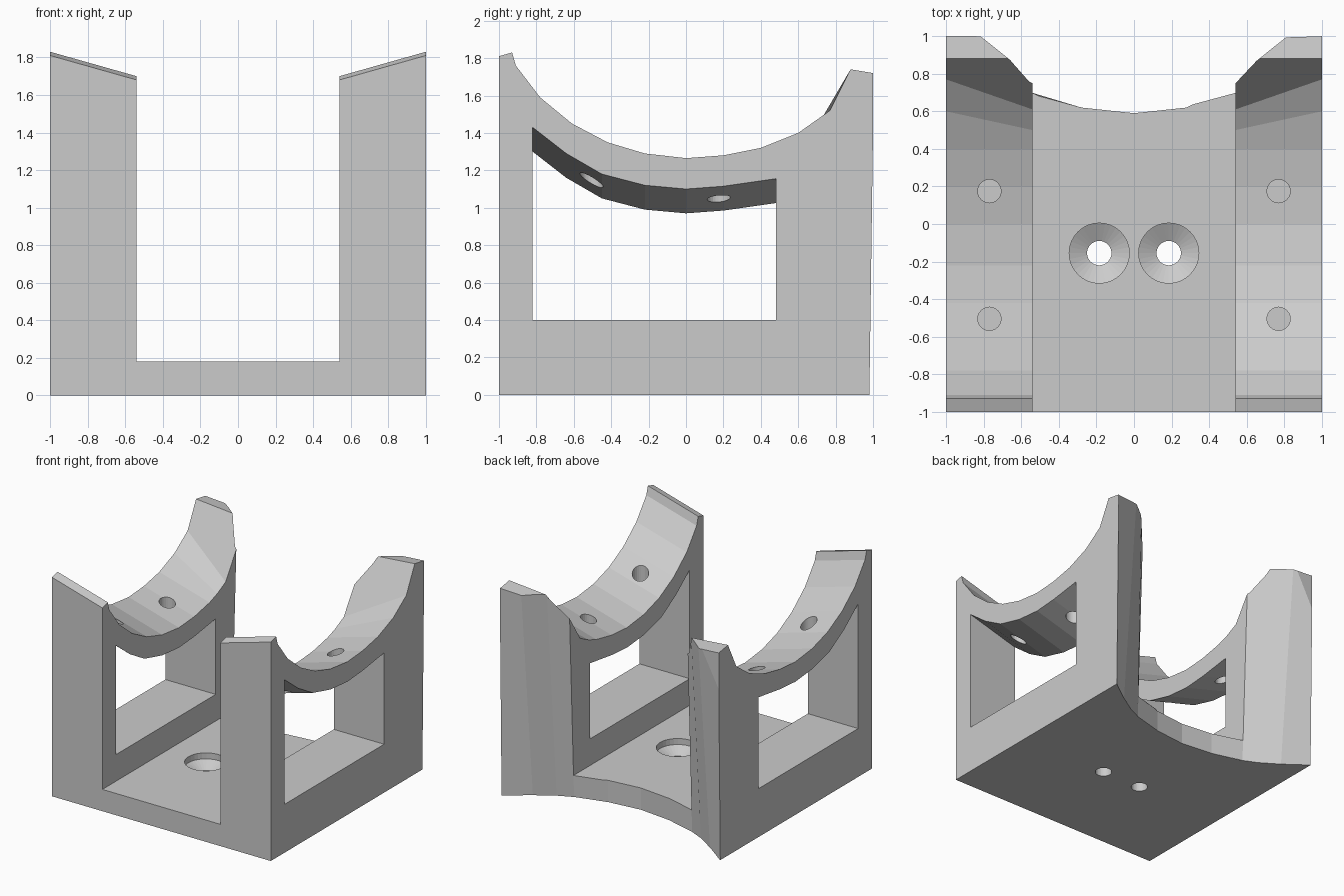
import bpy
import bmesh
from math import pi

if "Cube" in bpy.data.objects:
    bpy.data.objects.remove(bpy.data.objects["Cube"])

grey = bpy.data.materials.new("plain grey")
grey.use_nodes = True
grey.diffuse_color = (0.6, 0.6, 0.6, 1)
grey.node_tree.nodes["Principled BSDF"].inputs["Base Color"].default_value = (0.6, 0.6, 0.6, 1)


def make(name, bm, helper=False):
    bmesh.ops.recalc_face_normals(bm, faces=bm.faces)
    mesh = bpy.data.meshes.new(name)
    bm.to_mesh(mesh)
    bm.free()
    mesh.materials.append(grey)
    obj = bpy.data.objects.new(name, mesh)
    bpy.context.scene.collection.objects.link(obj)
    obj.hide_render = helper
    if helper:
        obj.hide_set(True)
    return obj


def loft(name, start, end, helper=False):
    """Solid between two outlines with the same number of points."""
    bm = bmesh.new()
    a = [bm.verts.new(p) for p in start]
    b = [bm.verts.new(p) for p in end]
    bm.faces.new(a)
    bm.faces.new(b[::-1])
    for i in range(len(a)):
        j = (i + 1) % len(a)
        bm.faces.new((a[i], b[i], b[j], a[j]))
    return make(name, bm, helper)


def spin(name, profile, x, y, segments=32):
    """Helper solid turned from (radius, height) points."""
    rings = []
    bm = bmesh.new()
    for r, z in profile:
        ring = bmesh.ops.create_circle(bm, segments=segments, radius=r)["verts"]
        for v in ring:
            v.co.x, v.co.y, v.co.z = v.co.x + x, v.co.y + y, z
        rings.append(ring)
    bm.faces.new(rings[0])
    bm.faces.new(rings[-1])
    for a, b in zip(rings, rings[1:]):
        for i in range(segments):
            j = (i + 1) % segments
            bm.faces.new((a[i], a[j], b[j], b[i]))
    return make(name, bm, True)


def boolean(obj, other, operation="DIFFERENCE"):
    mod = obj.modifiers.new(operation.lower(), "BOOLEAN")
    mod.operation = operation
    mod.solver = "EXACT"
    mod.object = other


INNER, OUTER, DROP = 0.54, 1.0, 0.13

# Cradle line as (y, z) on the outer face; the inner face sits lower
cradle = [(-1, 1.81), (-.93, 1.83), (-.91, 1.76), (-.78, 1.59), (-.61, 1.45), (-.42, 1.35),
          (-.22, 1.29), (0, 1.265), (.2, 1.28), (.4, 1.32)]
outer_line = cradle + [(.6, 1.4), (.77, 1.52), (.88, 1.74), (1, 1.72)]
inner_line = [(y, z - DROP) for y, z in cradle] + [(.5, 1.225), (.61, 1.28), (.88, 1.70), (1, 1.69)]
feet = [(1, 0), (-1, 0)]

# Window outline with a curved head
window = [(-.82, 1.43), (-.64, 1.29), (-.45, 1.18), (-.22, 1.12), (0, 1.1), (.2, 1.115), (.48, 1.155)]
sill = [(.48, .4), (-.82, .4)]

# Curved hollow in the back, wider towards the top: (x, y) low and high
hollow_low = [(0, .59), (.28, .62), (.54, .69), (.66, .745), (.81, .84), (1, .98), (1.1, 1.06)]
hollow_high = [(0, .59), (.28, .62), (.54, .76), (.66, .88), (.81, 1), (1, 1.005), (1.1, 1.06)]


def hollow_outline(line, z):
    left = [(-x, y, z) for x, y in line[:0:-1]]
    return left + [(x, y, z) for x, y in line] + [(1.1, 1.3, z), (-1.1, 1.3, z)]


hollow = loft("back_hollow_cutter", hollow_outline(hollow_low, 0), hollow_outline(hollow_high, 1.74), True)
# Stretch the cutter a little past the top and bottom
hollow.scale.z = 1.04
hollow.location.z = -0.03

# Base plate
base = loft("base_plate",
            [(-INNER, -1, 0), (INNER, -1, 0), (INNER, 1, 0), (-INNER, 1, 0)],
            [(-INNER, -1, .18), (INNER, -1, .18), (INNER, 1, .18), (-INNER, 1, .18)])
boolean(base, hollow)

# Countersunk screw holes in the base
for side in (-1, 1):
    boolean(base, spin("screw_hole_cutter",
                       [(.065, -.1), (.065, .08), (.16, .13), (.16, .3)], side * .185, -.155))

# Side walls with a window, two cradle holes and the back hollow
for side, name in ((1, "left"), (-1, "right")):
    wall = loft(name + "_wall",
                [(side * OUTER, y, z) for y, z in outer_line + feet],
                [(side * INNER, y, z) for y, z in inner_line + feet])
    # Push the window cutter past both faces along the same slope
    extra = 0.1
    rise = DROP / (OUTER - INNER) * extra
    opening = loft(name + "_window_cutter",
                   [(side * (OUTER + extra), y, z + rise) for y, z in window]
                   + [(side * (OUTER + extra), y, z) for y, z in sill],
                   [(side * (INNER - extra), y, z - DROP - rise) for y, z in window]
                   + [(side * (INNER - extra), y, z) for y, z in sill], True)
    boolean(wall, opening)
    for y in (-.505, .175):
        boolean(wall, spin("cradle_hole_cutter", [(.062, .8), (.062, 1.7)], side * .77, y, 24))
    boolean(wall, hollow)
